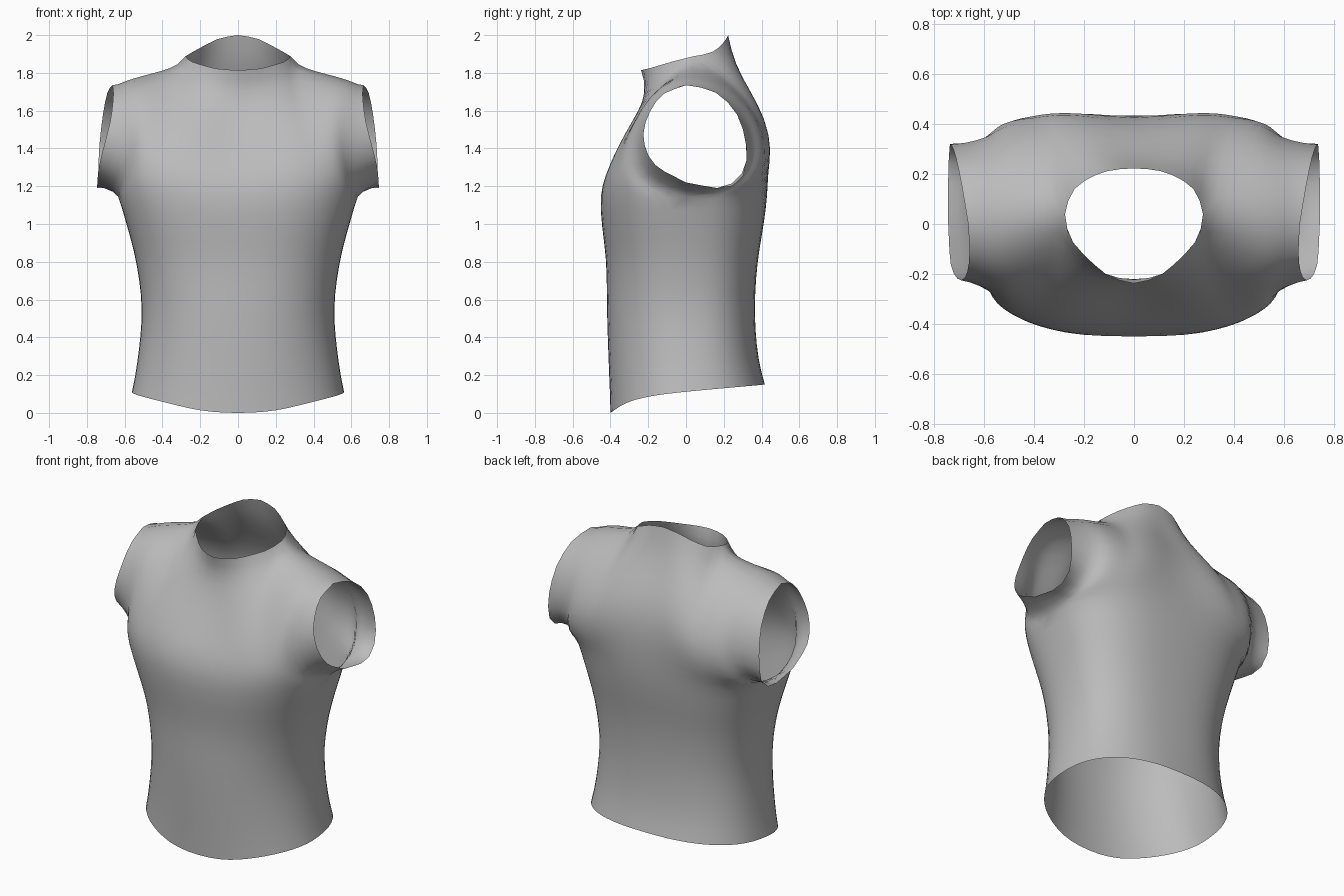
import bpy, bmesh, math
from mathutils import Vector

if "Cube" in bpy.data.objects:
    bpy.data.objects.remove(bpy.data.objects["Cube"], do_unlink=True)

COLS, NECK_COLS, ROWS, BODY_ROWS, SLEEVE_ROWS = 14, 7, 12, 14, 3
CHEST_Z = 1.15


def curve(points, n):
    """Smooth curve through points, resampled to n equal segments."""
    p = [Vector(q) for q in points]
    p = [2 * p[0] - p[1]] + p + [2 * p[-1] - p[-2]]
    dense = []
    for a, b, c, d in zip(p, p[1:], p[2:], p[3:]):
        for k in range(16):
            t = k / 16
            dense.append(b + (c - a) * t / 2 + (2 * a - 5 * b + 4 * c - d) * t * t / 2
                         + (3 * b - a - 3 * c + d) * t ** 3 / 2)
    dense.append(p[-2])
    dist = [0]
    for a, b in zip(dense, dense[1:]):
        dist.append(dist[-1] + (b - a).length)
    out, k = [], 0
    for i in range(n + 1):
        s = dist[-1] * i / n
        while k < len(dist) - 2 and dist[k + 1] < s:
            k += 1
        f = (s - dist[k]) / (dist[k + 1] - dist[k])
        out.append(dense[k].lerp(dense[k + 1], f))
    return out


def sample(table, x):
    """Linear lookup in a dense list of vectors sorted by first value."""
    for a, b in zip(table, table[1:]):
        if x <= b[0]:
            return a.lerp(b, max(0, (x - a[0]) / (b[0] - a[0])))
    return table[-1]


# Body widths by height: z, half width, front depth, back depth
BODY = curve([(0, .58, .40, .45), (.12, .56, .405, .425), (.3, .53, .412, .382),
              (.55, .51, .42, .365), (.8, .54, .423, .38), (1, .592, .448, .413),
              (CHEST_Z, .635, .458, .432)], 60)
HEM = curve([(-.4, 0), (-.32, .05), (-.2, .085), (0, .112), (.41, .15)], 30)


def body_point(angle, t, back):
    """Point on the trunk: angle 0 at the centre line, a right angle at the side."""
    power = .82 - .1 * t if back else .94 - .22 * t * t
    c, s = max(0, math.cos(angle)) ** power, math.sin(angle) ** power
    low = sample(HEM, c * (.41 if back else -.4))[1]
    z = low + (CHEST_Z - low) * t
    _, width, front, rear = sample(BODY, z)
    return Vector((width * s, rear * c if back else -front * c, z))


def panel(bottom, top, left, right):
    """Grid filling four edge curves; the top edge's shape fades out quickly."""
    n, m = len(bottom) - 1, len(left) - 1
    rows = []
    for j in range(m + 1):
        v = j / m
        rows.append([left[j].lerp(right[j], i / n)
                     + (bottom[i] - bottom[0].lerp(bottom[n], i / n)) * (1 - v) ** 1.15
                     + (top[i] - top[0].lerp(top[n], i / n)) * v ** 2.2
                     for i in range(n + 1)])
    return rows


bm = bmesh.new()


def add_grid(rows, flip):
    verts = [[bm.verts.new(p) for p in row] for row in rows]
    for a, b in zip(verts, verts[1:]):
        for i in range(len(a) - 1):
            quad = [a[i], a[i + 1], b[i + 1], b[i]]
            bm.faces.new(quad[::-1] if flip else quad)


# Edge curves shared by the front and back panels
shoulder_neck, shoulder_arm = (.277, .04, 1.888), (.575, .01, 1.775)
armpit, sleeve_top, sleeve_low = (.635, 0, CHEST_Z), (.665, 0, 1.735), (.745, 0, 1.22)
shoulder = curve([shoulder_neck, (.37, .035, 1.84), (.48, .02, 1.805), shoulder_arm],
                 COLS - NECK_COLS)
front = dict(
    neck=[(0, -.238, 1.815), (.07, -.222, 1.818), (.14, -.18, 1.828), (.25, -.065, 1.862)],
    centre=[(0, -.458, CHEST_Z), (0, -.415, 1.28), (0, -.335, 1.41), (0, -.26, 1.55),
            (0, -.215, 1.69), (0, -.238, 1.815)],
    armhole=[armpit, (.605, -.19, 1.21), (.57, -.272, 1.36), (.555, -.245, 1.57),
             (.56, -.14, 1.725), shoulder_arm],
    rim=[sleeve_low, (.735, -.16, 1.31), (.705, -.222, 1.43), (.675, -.21, 1.55),
         (.66, -.13, 1.68), sleeve_top])
back = dict(
    neck=[(0, .223, 2), (.1, .214, 1.982), (.19, .178, 1.938), (.25, .125, 1.905)],
    centre=[(0, .432, CHEST_Z), (0, .432, 1.3), (0, .422, 1.45), (0, .382, 1.6),
            (0, .287, 1.78), (0, .25, 1.88), (0, .223, 2)],
    armhole=[armpit, (.63, .19, 1.17), (.6, .318, 1.28), (.58, .355, 1.42),
             (.57, .295, 1.62), (.575, .15, 1.742), shoulder_arm],
    rim=[sleeve_low, (.745, .2, 1.19), (.74, .3, 1.25), (.735, .32, 1.4),
         (.715, .27, 1.58), (.69, .15, 1.7), sleeve_top])

for edges, is_back in ((front, False), (back, True)):
    # Trunk from hem to chest
    trunk = [[body_point(math.pi / 2 * i / COLS, j / BODY_ROWS, is_back)
              for i in range(COLS + 1)] for j in range(BODY_ROWS + 1)]
    add_grid(trunk, is_back)
    # Chest or upper back panel
    neck = curve(edges["neck"] + [shoulder_neck], NECK_COLS)
    armhole = curve(edges["armhole"], ROWS)
    add_grid(panel(trunk[-1], neck + shoulder[1:], curve(edges["centre"], ROWS), armhole),
             is_back)
    # Short sleeve
    rim = curve(edges["rim"], ROWS)
    add_grid([[a.lerp(b, k / SLEEVE_ROWS) for k in range(SLEEVE_ROWS + 1)]
              for a, b in zip(armhole, rim)], is_back)

# Mirror, weld and relax the seams, restoring volume, with the open edges in place
bmesh.ops.remove_doubles(bm, verts=bm.verts, dist=.0005)
bmesh.ops.mirror(bm, geom=bm.verts[:] + bm.edges[:] + bm.faces[:], axis='X', merge_dist=.0005)
bmesh.ops.remove_doubles(bm, verts=bm.verts, dist=.0005)
bmesh.ops.recalc_face_normals(bm, faces=bm.faces)
if sum(f.normal.dot(f.calc_center_median() - Vector((0, 0, 1))) for f in bm.faces) < 0:
    bmesh.ops.reverse_faces(bm, faces=bm.faces)
inner = [v for v in bm.verts if not v.is_boundary]
for factor in (.5, .5, -.4, .5, -.4, .5, -.4, .5):
    bmesh.ops.smooth_vert(bm, verts=inner, factor=factor, use_axis_x=True, use_axis_y=True,
                          use_axis_z=True)

mesh = bpy.data.meshes.new("torso_shell")
bm.to_mesh(mesh)
bm.free()
torso = bpy.data.objects.new("torso_shell", mesh)
bpy.context.collection.objects.link(torso)
mesh.shade_smooth()

grey = bpy.data.materials.new("plain_grey")
grey.use_nodes = True
grey.diffuse_color = (.5, .5, .5, 1)
grey.node_tree.nodes["Principled BSDF"].inputs["Base Color"].default_value = (.5, .5, .5, 1)
mesh.materials.append(grey)
